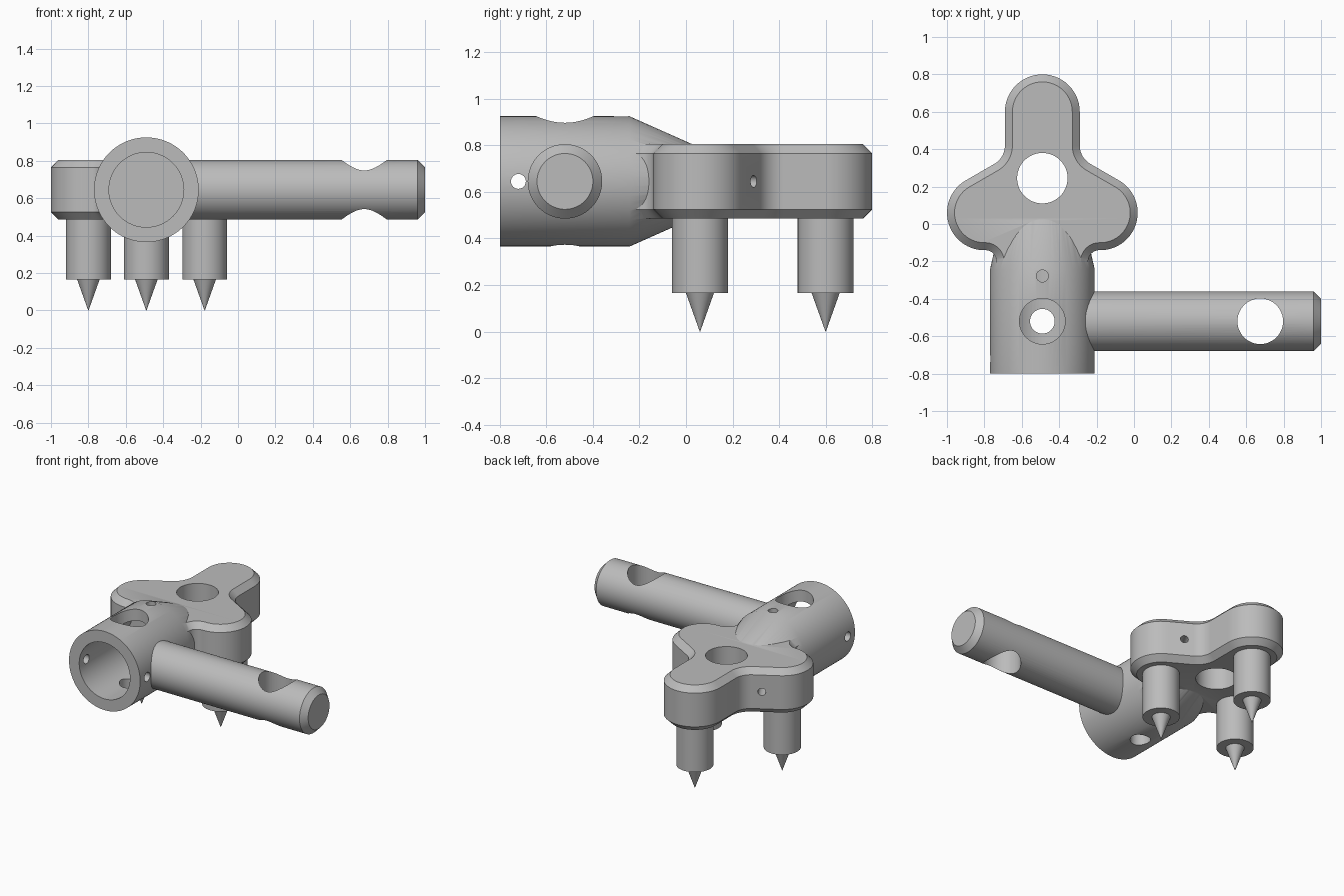
import bpy, bmesh, math
from mathutils import Vector

if "Cube" in bpy.data.objects:
    bpy.data.objects.remove(bpy.data.objects["Cube"])

CX, CZ = -0.49, 0.645          # socket axis
grey = bpy.data.materials.new("light_grey")
grey.diffuse_color = (0.5, 0.5, 0.5, 1)
grey.use_nodes = True
grey.node_tree.nodes["Principled BSDF"].inputs["Base Color"].default_value = grey.diffuse_color


def make(name, rings):
    """Skin a list of equal-length vertex rings and cap both ends."""
    bm = bmesh.new()
    vs = [[bm.verts.new(p) for p in r] for r in rings]
    n = len(vs[0])
    for a, b in zip(vs, vs[1:]):
        for i in range(n):
            j = (i + 1) % n
            bm.faces.new((a[i], a[j], b[j], b[i]))
    bm.faces.new(vs[0][::-1])
    bm.faces.new(vs[-1])
    bmesh.ops.connect_verts_nonplanar(bm, angle_limit=0.002, faces=bm.faces)
    bmesh.ops.recalc_face_normals(bm, faces=bm.faces)
    me = bpy.data.meshes.new(name)
    bm.to_mesh(me)
    bm.free()
    me.materials.append(grey)
    ob = bpy.data.objects.new(name, me)
    bpy.context.collection.objects.link(ob)
    return ob


def turned(name, base, axis, profile, n=64):
    """Loft of ellipses along axis; profile rows are (distance, side radius, up radius)."""
    w = Vector(axis).normalized()
    u = w.cross((0, 0, 1)).normalized() if abs(w.z) < 0.9 else Vector((1, 0, 0))
    v = u.cross(w)
    rings = []
    for d, ru, rv in profile:
        ts = [2 * math.pi * i / n for i in range(n)]
        rings.append([Vector(base) + w * d + u * (ru * math.cos(t)) + v * (rv * math.sin(t))
                      for t in ts])
    return make(name, rings)


def drill(base, axis, r, length, n=48):
    ob = turned("drill", base, axis, [(0, r, r), (length, r, r)], n)
    ob.hide_render = True
    return ob


def combine(ob, tools, op):
    """Apply booleans one at a time and remove the tools."""
    for t in tools:
        for solver in ('EXACT', 'MANIFOLD', 'FLOAT'):
            m = ob.modifiers.new("bool", 'BOOLEAN')
            m.operation, m.object, m.solver = op, t, solver
            bpy.context.view_layer.update()
            dg = bpy.context.evaluated_depsgraph_get()
            me = bpy.data.meshes.new_from_object(ob.evaluated_get(dg))
            ob.modifiers.clear()
            if len(me.polygons) > 20:
                ob.data = me
                break
        bpy.data.objects.remove(t)


def rounded(corners, steps=14):
    """Polygon outline with a fillet radius at each corner."""
    out = []
    n = len(corners)
    for i, (x, y, r) in enumerate(corners):
        p = Vector((x, y))
        if r == 0:
            out.append(p)
            continue
        a = (Vector(corners[i - 1][:2]) - p).normalized()
        b = (Vector(corners[(i + 1) % n][:2]) - p).normalized()
        half = math.acos(max(-1, min(1, a.dot(b)))) / 2
        c = p + (a + b).normalized() * (r / math.sin(half))
        s = p + a * (r / math.tan(half)) - c
        e = p + b * (r / math.tan(half)) - c
        t0 = math.atan2(s.y, s.x)
        dt = math.atan2(s.x * e.y - s.y * e.x, s.dot(e))
        for k in range(steps + 1):
            t = t0 + dt * k / steps
            q = c + Vector((math.cos(t), math.sin(t))) * r
            if not out or (q - out[-1]).length > 2e-3:
                out.append(q)
    if (out[0] - out[-1]).length < 2e-3:
        out.pop()
    return out


def inset(pts, d):
    """Move a clockwise outline inward by d, leaving the flat neck end in place."""
    out = []
    for i, p in enumerate(pts):
        a = (p - pts[i - 1]).normalized()
        b = (pts[(i + 1) % len(pts)] - p).normalized()
        na, nb = Vector((a.y, -a.x)), Vector((b.y, -b.x))
        m = (na + nb).normalized()
        q = p + m * (d / m.dot(na))
        if p.y < -0.21:
            q.y = p.y
        out.append(q)
    return out


# Three-lobed plate with a short neck, chamfered top and bottom
right = [(0.2, 0.8, 0.1999), (0.2, 0.354, 0.115), (0.583, 0.133, 0.1995),
         (0.425, -0.14, 0.1995), (0.245, -0.14, 0.06), (0.245, -0.237, 0)]
outline = rounded(right + [(-x, y, r) for x, y, r in right[::-1]])
small = inset(outline, 0.04)
body = make("plate_and_socket", [
    [(p.x + CX, p.y, z) for p in ring]
    for ring, z in ((small, 0.485), (outline, 0.525), (outline, 0.765), (small, 0.805))])

# Socket barrel blending into the plate
socket = turned("socket", (CX, 0, CZ), (0, 1, 0),
                [(-0.8, 0.28, 0.28), (-0.243, 0.28, 0.28),
                 (0.02, 0.22, 0.163), (0.16, 0.17, 0.12)], 80)
combine(body, [socket], 'UNION')

# Bore, centre hole, cross holes and pin holes
holes = [drill((CX, -0.9, CZ), (0, 1, 0), 0.2, 0.655, 64),
         drill((CX, 0.245, 0.2), (0, 0, 1), 0.135, 0.9),
         drill((CX, -0.52, CZ), (0, 0, 1), 0.122, 0.5),
         drill((CX, -0.52, 0.2), (0, 0, 1), 0.066, 0.45),
         drill((CX, -0.278, 0.72), (0, 0, 1), 0.032, 0.4, 24),
         drill((CX - 0.4, -0.72, CZ), (1, 0, 0), 0.032, 0.8, 24)]
for s in (-1, 1):
    holes.append(drill((CX + s * 0.25, 0.187, CZ), (s * 0.5, 0.866, 0), 0.026, 0.25, 24))
combine(body, holes, 'DIFFERENCE')

# Side handle with chamfered end and a through hole
handle = turned("handle", (0, -0.52, CZ), (1, 0, 0),
                [(-0.275, 0.16, 0.16), (0.96, 0.16, 0.16), (1.0, 0.12, 0.12)])
combine(handle, [drill((0.675, -0.52, 0.3), (0, 0, 1), 0.122, 0.7)], 'DIFFERENCE')

# Legs with pointed tips
parts = [body, handle]
for name, x, y in (("left_leg", -0.8, 0.06), ("right_leg", -0.178, 0.06), ("back_leg", CX, 0.6)):
    parts.append(turned(name, (x, y, 0), (0, 0, 1),
                        [(0, 0.001, 0.001), (0.165, 0.06, 0.06), (0.165, 0.12, 0.12),
                         (0.5, 0.12, 0.12)], 48))

# Smooth curved surfaces, keep edges sharp
bpy.ops.object.select_all(action='DESELECT')
for ob in parts:
    ob.select_set(True)
bpy.context.view_layer.objects.active = body
bpy.ops.object.shade_smooth_by_angle(angle=math.radians(25))
